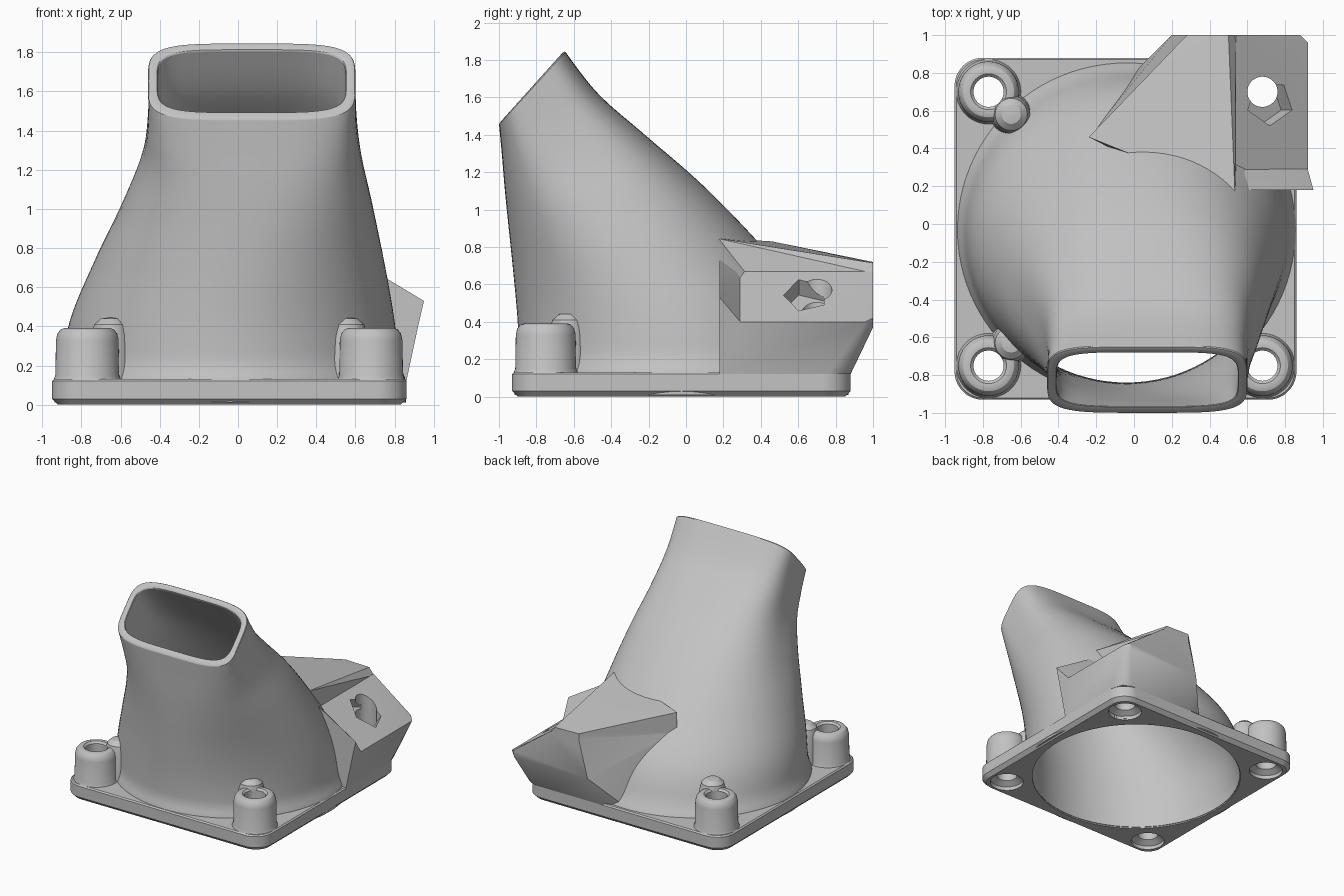
import bpy, bmesh
from math import sin, cos, pi, copysign
from mathutils import Vector

old = bpy.data.objects.get("Cube")
if old:
    bpy.data.objects.remove(old, do_unlink=True)

grey = bpy.data.materials.new("plain grey")
grey.use_nodes = True
GREY = (0.55, 0.55, 0.55, 1)
grey.diffuse_color = GREY
grey.node_tree.nodes["Principled BSDF"].inputs["Base Color"].default_value = GREY

CX, CY = -0.045, -0.025      # centre of the flange
N = 96                       # points round each ring


def finish(name, bm):
    bmesh.ops.recalc_face_normals(bm, faces=bm.faces)
    me = bpy.data.meshes.new(name)
    bm.to_mesh(me)
    bm.free()
    me.materials.append(grey)
    ob = bpy.data.objects.new(name, me)
    bpy.context.collection.objects.link(ob)
    return ob


def loft(name, rings, cyclic=True):
    """Skin a list of equal rings; cyclic joins last to first, else cap."""
    bm = bmesh.new()
    rows = [[bm.verts.new(p) for p in ring] for ring in rings]
    pairs = list(zip(rows, rows[1:])) + ([(rows[-1], rows[0])] if cyclic else [])
    for a, b in pairs:
        for i in range(len(a)):
            j = (i + 1) % len(a)
            bm.faces.new((a[i], a[j], b[j], b[i]))
    if not cyclic:
        bm.faces.new(rows[0])
        bm.faces.new(rows[-1])
    return finish(name, bm)


def hull(name, points):
    bm = bmesh.new()
    for p in points:
        bm.verts.new(p)
    out = bmesh.ops.convex_hull(bm, input=bm.verts)
    junk = {g for g in out["geom_interior"] + out["geom_unused"]
            if isinstance(g, bmesh.types.BMVert)}
    bmesh.ops.delete(bm, geom=list(junk), context="VERTS")
    bmesh.ops.dissolve_limit(bm, angle_limit=0.01, verts=bm.verts, edges=bm.edges)
    return finish(name, bm)


def circle(x, y, r, z, n=N):
    return [(x + r * cos(2 * pi * i / n), y + r * sin(2 * pi * i / n), z) for i in range(n)]


def lathe(name, x, y, profile, cyclic=True):
    return loft(name, [circle(x, y, r, z, 48) for r, z in profile], cyclic)


def boolean(ob, others, op="DIFFERENCE"):
    bpy.context.view_layer.objects.active = ob
    for other in others:
        m = ob.modifiers.new("cut", "BOOLEAN")
        m.operation, m.solver, m.object = op, "EXACT", other
        bpy.ops.object.modifier_apply(modifier=m.name)


# Duct sections: front y, z; back y, z; side x, x; squareness
KEYS = [
    (-0.89, 0.01, 0.84, 0.01, -0.91, 0.83, 2),
    (-0.89, 0.12, 0.83, 0.12, -0.91, 0.83, 2),
    (-0.90, 0.40, 0.70, 0.45, -0.86, 0.80, 2),
    (-0.925, 0.68, 0.41, 0.80, -0.73, 0.745, 2.1),
    (-0.95, 0.92, 0.09, 1.13, -0.59, 0.685, 2.4),
    (-0.97, 1.12, -0.22, 1.40, -0.49, 0.63, 2.9),
    (-0.985, 1.30, -0.47, 1.62, -0.46, 0.605, 3.6),
    (-1.0, 1.46, -0.65, 1.85, -0.46, 0.60, 4.4),
]


def section(t):
    """Smoothly interpolated duct section."""
    i = min(int(t), len(KEYS) - 2)
    f = t - i
    a, b, c, d = (KEYS[max(0, min(k, len(KEYS) - 1))] for k in range(i - 1, i + 3))
    return [q + 0.5 * f * (r - p + f * (2 * p - 5 * q + 4 * r - s + f * (3 * (q - r) + s - p)))
            for p, q, r, s in zip(a, b, c, d)]


def duct_ring(t, inset):
    fy, fz, by, bz, x0, x1, n = section(t)
    front, back = Vector((fy, fz)), Vector((by, bz))
    step = (back - front).normalized() * inset
    front, back = front + step, back - step
    mid, half = (front + back) / 2, (back - front) / 2
    ring = []
    for i in range(N):
        c, s = cos(2 * pi * i / N), sin(2 * pi * i / N)
        u = copysign(abs(c) ** (2 / n), c)
        v = copysign(abs(s) ** (2 / n), s)
        p = mid + half * v
        ring.append(((x0 + x1) / 2 + ((x1 - x0) / 2 - inset) * u, p.x, p.y))
    return ring


def fillet(t):
    rise = max(section(t)[1], 0.13) - 0.13
    return -0.028 * max(0, 1 - rise / 0.12) ** 2


TOP = len(KEYS) - 1
steps = [TOP * k / 70 for k in range(70)] + [TOP - 0.06]
outer = [duct_ring(t, fillet(t)) for t in steps]
lip = [duct_ring(TOP - 0.02, 0.004), duct_ring(TOP, 0.015),
       duct_ring(TOP, 0.035), duct_ring(TOP - 0.02, 0.046)]
inner = [duct_ring(t, 0.05) for t in reversed(steps)]
duct = loft("duct", outer + lip + inner)
core = loft("duct_core_helper", [duct_ring(t, 0.025) for t in steps], False)


# Square flange with rounded corners and a round opening
def rounded_square(h, r, z):
    ring = []
    for k in range(4):
        sx, sy = ((1, 1), (-1, 1), (-1, -1), (1, -1))[k]
        for i in range(N // 4):
            a = pi / 2 * (k + i / (N // 4 - 1))
            ring.append((CX + sx * (h - r) + r * cos(a), CY + sy * (h - r) + r * sin(a), z))
    return ring


flange = loft("flange", [
    circle(CX, CY, 0.82, 0), rounded_square(0.875, 0.12, 0),
    rounded_square(0.905, 0.15, 0.03), rounded_square(0.905, 0.15, 0.12),
    rounded_square(0.895, 0.14, 0.13), circle(CX, CY, 0.82, 0.13)])

# Screw holes, bosses and the webs that tie bosses to the duct
HOLE = [(0.13, -0.02), (0.13, 0.03), (0.08, 0.06), (0.08, 1.2)]
BOSS = [(0.175, 0.12), (0.163, 0.15), (0.16, 0.33), (0.152, 0.365), (0.135, 0.385),
        (0.115, 0.392), (0.095, 0.39), (0.08, 0.375), (0.08, 0.12)]
WEB = [(0.11, 0.12), (0.1, 0.35), (0.085, 0.41), (0.05, 0.44), (0.01, 0.445)]
drills, parts = [], [duct, flange]
for name, x, y in (("back_left", 0.68, 0.70), ("back_right", -0.77, 0.70),
                   ("front_right", -0.77, -0.75), ("front_left", 0.68, -0.75)):
    drill = lathe(name + "_drill_helper", x, y, HOLE, False)
    drills.append(drill)
    if name != "back_left":
        parts.append(lathe(name + "_boss", x, y, BOSS))
        web = lathe(name + "_web", x - copysign(0.12, x), y - copysign(0.12, y), WEB, False)
        boolean(web, [drill, core])
        parts.append(web)
boolean(flange, drills)

# Side bracket: body with a sloping face, raised front lip and roof wedge
bracket = hull("bracket", [
    (0, 0.8, 0.12), (0.16, 0.88, 0.12), (0.76, 0.88, 0.12), (0.83, 0.85, 0.12),
    (0.86, 0.76, 0.12), (0.86, 0.18, 0.12), (0.3, 0.18, 0.12),
    (0.92, 0.18, 0.4), (0.92, 0.96, 0.4), (0.88, 1, 0.42), (0.87, 1, 0.37), (0.2, 1, 0.37),
    (0.54, 0.18, 0.67), (0.54, 1, 0.67), (0.28, 1, 0.67), (-0.24, 0.46, 0.67)])
bracket_lip = hull("bracket_lip_helper", [
    (0.5, 0.18, 0.8), (0.95, 0.18, 0.53), (0.92, 0.18, 0.4), (0.5, 0.18, 0.3),
    (0.5, 0.29, 0.698), (0.92, 0.29, 0.4), (0.5, 0.29, 0.3)])
roof = hull("roof_helper", [
    (-0.24, 0.46, 0.83), (0.28, 1, 0.72), (0.5, 1, 0.715), (0.535, 0.15, 0.85),
    (-0.24, 0.46, 0.6), (0.28, 1, 0.6), (0.54, 1, 0.66), (0.54, 0.19, 0.66), (0.3, 0.19, 0.6)])
normal, down = Vector((0.58, 0, 0.82)), Vector((0.82, 0, -0.58))
pocket = hull("pocket_helper", [
    Vector((0.72, 0.64, 0.542)) + normal * d
    + down * 0.15 * cos(2 * pi * k / 5 - pi / 2)
    + Vector((0, 0.12, 0)) * sin(2 * pi * k / 5 - pi / 2)
    for k in range(5) for d in (-0.1, 0.2)])
boolean(bracket, [bracket_lip, roof], "UNION")
boolean(bracket, [core, pocket, drills[0]])
parts.append(bracket)

for helper in drills + [core, bracket_lip, roof, pocket]:
    bpy.data.objects.remove(helper, do_unlink=True)

# Smooth curved parts, keep hard edges
bpy.context.view_layer.update()
for ob in parts:
    ob.select_set(True)
bpy.context.view_layer.objects.active = duct
bpy.ops.object.shade_smooth_by_angle(angle=0.5)
